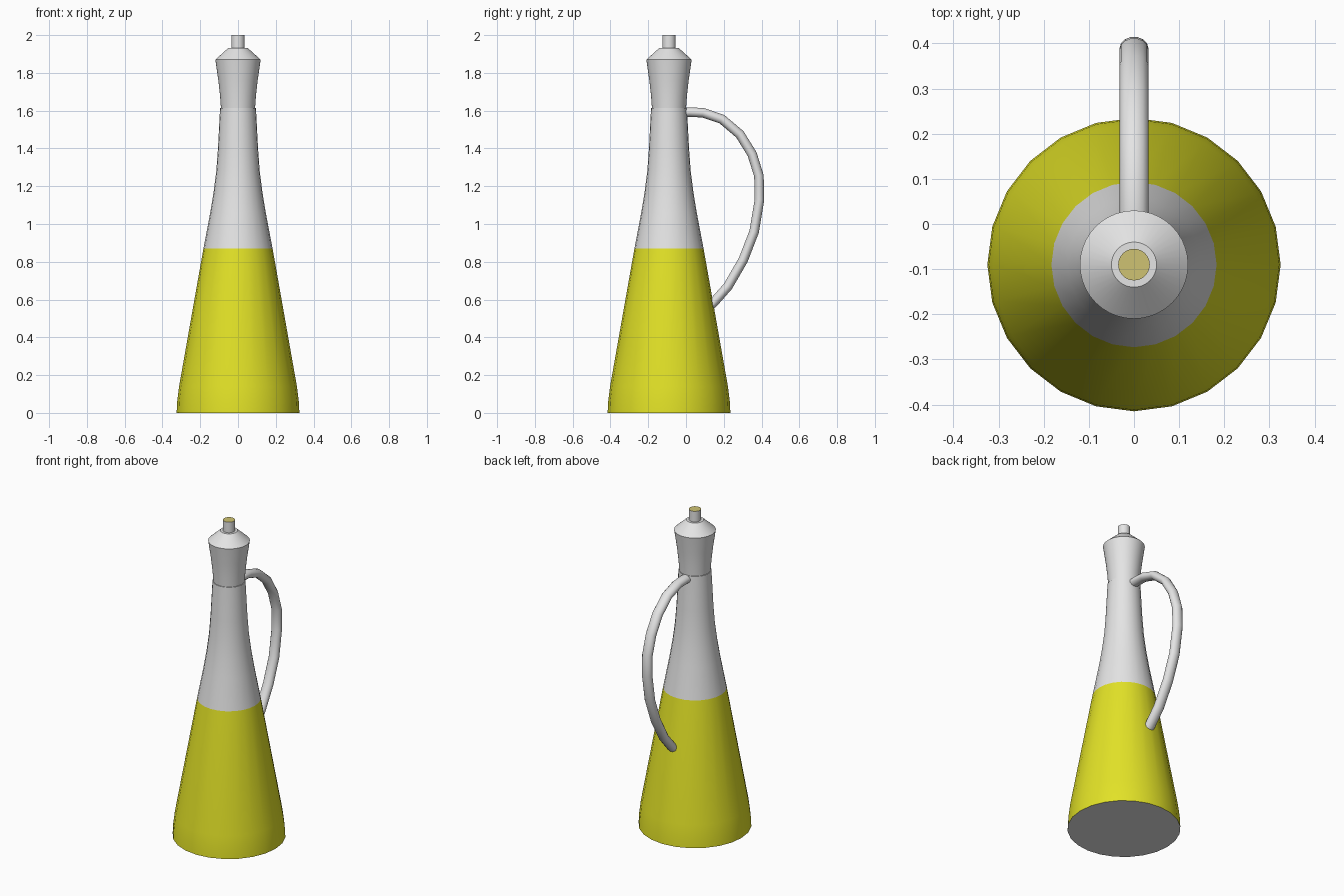
import bpy, bmesh, math
from mathutils import Vector

if "Cube" in bpy.data.objects:
    bpy.data.objects.remove(bpy.data.objects["Cube"])

CY = -0.09  # bottle axis position in y


def material(name, rgb):
    m = bpy.data.materials.new(name)
    m.diffuse_color = (*rgb, 1)
    m.use_nodes = True
    m.node_tree.nodes["Principled BSDF"].inputs["Base Color"].default_value = m.diffuse_color
    return m


grey = material("light grey glass", (0.78, 0.78, 0.78))
yellow = material("yellow oil", (0.76, 0.76, 0.02))
cork = material("tan cork", (0.62, 0.54, 0.17))


def skin(name, rings, mats, rule=None, angle=35):
    """Join rings of points into a capped, smooth-shaded tube."""
    bm = bmesh.new()
    rows = [[bm.verts.new(p) for p in r] for r in rings]
    n = len(rows[0])
    for a, b in zip(rows, rows[1:]):
        for i in range(n):
            j = (i + 1) % n
            bm.faces.new((a[i], a[j], b[j], b[i]))
    bm.faces.new(rows[0][::-1])
    bm.faces.new(rows[-1])
    bmesh.ops.recalc_face_normals(bm, faces=bm.faces)
    if rule:
        for f in bm.faces:
            f.material_index = rule(f)
    me = bpy.data.meshes.new(name)
    bm.to_mesh(me)
    bm.free()
    for m in mats:
        me.materials.append(m)
    ob = bpy.data.objects.new(name, me)
    bpy.context.collection.objects.link(ob)
    bpy.ops.object.select_all(action='DESELECT')
    ob.select_set(True)
    bpy.context.view_layer.objects.active = ob
    bpy.ops.object.shade_smooth_by_angle(angle=math.radians(angle))
    return ob


def lathe(profile, n):
    return [[(r * math.cos(2 * math.pi * i / n),
              CY + r * math.sin(2 * math.pi * i / n), z) for i in range(n)]
            for r, z in profile]


# bottle body: yellow sides below the fill line, grey neck and base
body = [(0.325, 0), (0.322, 0.06), (0.312, 0.14), (0.183, 0.87), (0.147, 1.06),
        (0.129, 1.17), (0.115, 1.28), (0.106, 1.4), (0.095, 1.615)]
skin("bottle_body", lathe(body, 24), [grey, yellow],
     lambda f: 1 if f.calc_center_median().z < 0.87 and f.normal.z > -0.9 else 0)

# flared stopper
stopper = [(0.09, 1.61), (0.095, 1.68), (0.104, 1.76), (0.12, 1.87),
           (0.05, 1.933)]
skin("stopper", lathe(stopper, 40), [grey])

# spout stem with a cork top
skin("spout_stem", lathe([(0.035, 1.92), (0.035, 2.0)], 32), [grey, cork],
     lambda f: 1 if f.normal.z > 0.9 else 0)

# curved handle: oval section swept along a path in the y-z plane
path = [(-0.03, 1.59), (0.02, 1.592), (0.09, 1.589), (0.19, 1.555),
        (0.285, 1.475), (0.35, 1.37), (0.386, 1.255), (0.389, 1.13),
        (0.361, 0.96), (0.303, 0.81), (0.222, 0.67), (0.145, 0.583),
        (0.105, 0.548)]
pts = [Vector((0, y, z)) for y, z in path]
rings = []
for k, p in enumerate(pts):
    t = (pts[min(k + 1, len(pts) - 1)] - pts[max(k - 1, 0)]).normalized()
    side = Vector((0, -t.z, t.y))
    rings.append([p + Vector((0.032, 0, 0)) * math.cos(a) + side * 0.026 * math.sin(a)
                  for a in (2 * math.pi * i / 14 for i in range(14))])
skin("handle", rings, [grey])
